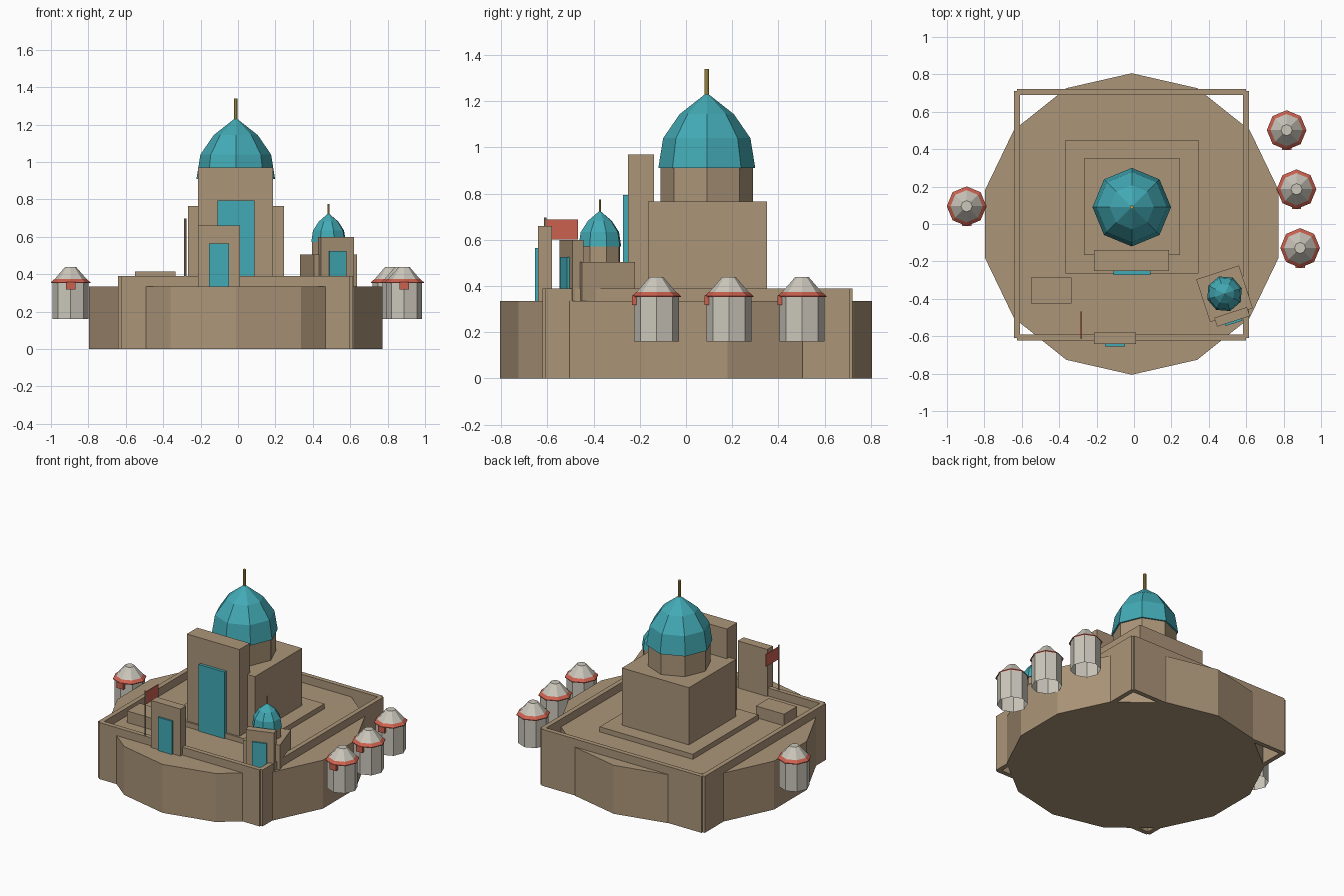
import bpy
import math
from mathutils import Matrix

if "Cube" in bpy.data.objects:
    bpy.data.objects.remove(bpy.data.objects["Cube"])


def material(name, rgb):
    m = bpy.data.materials.new(name)
    m.use_nodes = True
    m.diffuse_color = (*rgb, 1)
    m.node_tree.nodes["Principled BSDF"].inputs["Base Color"].default_value = (*rgb, 1)
    return m


SAND = material("sandstone", (0.41, 0.30, 0.19))
TEAL = material("teal_tile", (0.055, 0.40, 0.46))
RED = material("red_trim", (0.60, 0.12, 0.08))
PALE = material("pale_plaster", (0.60, 0.57, 0.50))
GOLD = material("gold", (0.50, 0.36, 0.08))


def build(name, verts, faces, mat):
    mesh = bpy.data.meshes.new(name)
    mesh.from_pydata(verts, [], faces)
    mesh.materials.append(mat)
    obj = bpy.data.objects.new(name, mesh)
    bpy.context.collection.objects.link(obj)
    return obj


def box(name, x, y, z, mat=SAND):
    """Box from (low, high) ranges on each axis."""
    verts = [(a, b, c) for a in x for b in y for c in z]
    faces = [(0, 1, 3, 2), (4, 6, 7, 5), (0, 4, 5, 1),
             (2, 3, 7, 6), (0, 2, 6, 4), (1, 5, 7, 3)]
    return build(name, verts, faces, mat)


def lathe(name, at, profile, mat, sides=8, bottom=True, top=True):
    """Faceted solid from (radius, height) rings, a corner facing the front."""
    verts, faces = [], []
    for r, z in profile:
        for i in range(sides):
            a = math.tau * i / sides - math.pi / 2
            verts.append((at[0] + r * math.cos(a), at[1] + r * math.sin(a), z))
    for k in range(len(profile) - 1):
        for i in range(sides):
            j = (i + 1) % sides
            p, q = k * sides, (k + 1) * sides
            faces.append((p + i, p + j, q + j, q + i))
    if bottom:
        faces.append(tuple(reversed(range(sides))))
    if top:
        faces.append(tuple(range(len(verts) - sides, len(verts))))
    return build(name, verts, faces, mat)


def dome(prefix, at, r, drum_z, z0, z1, tip, spike_r):
    """Drum, faceted dome and finial."""
    h = z1 - z0
    return [
        lathe(prefix + "_drum", at, [(r * 0.95, drum_z), (r * 0.95, z0 + 0.01)], SAND),
        lathe(prefix + "_dome", at, [(r, z0), (r * 0.9, z0 + h * 0.4),
                                     (r * 0.56, z0 + h * 0.72), (0.002, z1)], TEAL),
        lathe(prefix + "_finial", at, [(spike_r, z1 - 0.02), (spike_r, tip)], GOLD),
    ]


# Mound and courtyard
FLOOR = 0.335
WALL = (0, 0.39)
CX = -0.012
lathe("base_mound", (CX, 0), [(0.806, 0), (0.806, FLOOR)], SAND, sides=14)
for side, x in (("right", -0.625), ("left", 0.6)):
    box(side + "_wall", (x - 0.016, x + 0.016), (-0.61, 0.71), WALL)
for side, y in (("front", -0.606), ("back", 0.706)):
    box(side + "_wall", (-0.625, 0.6), (y - 0.016, y + 0.016), WALL)

# Main hall
box("hall_platform", (-0.367, 0.345), (-0.265, 0.45), (FLOOR, 0.37))
box("hall", (-0.267, 0.245), (-0.165, 0.35), (FLOOR, 0.765))
box("hall_portal", (-0.215, 0.187), (-0.252, -0.138), (FLOOR, 0.97))
box("hall_door", (-0.11, 0.088), (-0.272, -0.25), (FLOOR, 0.795), TEAL)
dome("hall", (CX, 0.09), 0.21, 0.75, 0.91, 1.235, 1.34, 0.01)

# Front gate, flag and low store
box("gate", (-0.215, 0.01), (-0.642, -0.58), (FLOOR, 0.66))
box("gate_door", (-0.155, -0.048), (-0.654, -0.64), (FLOOR, 0.565), TEAL)
lathe("flag_pole", (-0.282, -0.61), [(0.006, FLOOR), (0.006, 0.697)], SAND)
box("flag", (-0.285, -0.279), (-0.612, -0.468), (0.602, 0.687), RED)
box("low_store", (-0.55, -0.335), (-0.425, -0.285), (FLOOR, 0.415))

# Small shrine, built at the origin and then turned into its corner
shrine = [
    box("shrine", (-0.12, 0.12), (-0.12, 0.12), (FLOOR, 0.505)),
    box("shrine_portal", (-0.092, 0.092), (-0.155, -0.105), (FLOOR, 0.60)),
    box("shrine_door", (-0.048, 0.048), (-0.166, -0.153), (FLOOR, 0.525), TEAL),
] + dome("shrine", (0, 0), 0.097, 0.50, 0.572, 0.725, 0.775, 0.005)
place = Matrix.Translation((0.484, -0.373, 0)) @ Matrix.Rotation(math.radians(18), 4, "Z")
for part in shrine:
    part.data.transform(place)

# Outlying round tents, open underneath
tents = [(0.816, 0.502), (0.869, 0.186), (0.888, -0.128), (-0.895, 0.095)]
for n, (x, y) in enumerate(tents, 1):
    tag = "tent_%d_" % n
    lathe(tag + "body", (x, y), [(0.097, 0.16), (0.097, 0.36)], PALE,
          bottom=False, top=False)
    lathe(tag + "trim", (x, y), [(0.106, 0.352), (0.106, 0.357), (0.086, 0.374)], RED,
          bottom=False, top=False)
    lathe(tag + "roof", (x, y), [(0.088, 0.371), (0.03, 0.438)], PALE, bottom=False)
    box(tag + "lintel", (x - 0.025, x + 0.025), (y - 0.106, y - 0.085), (0.317, 0.358), RED)
